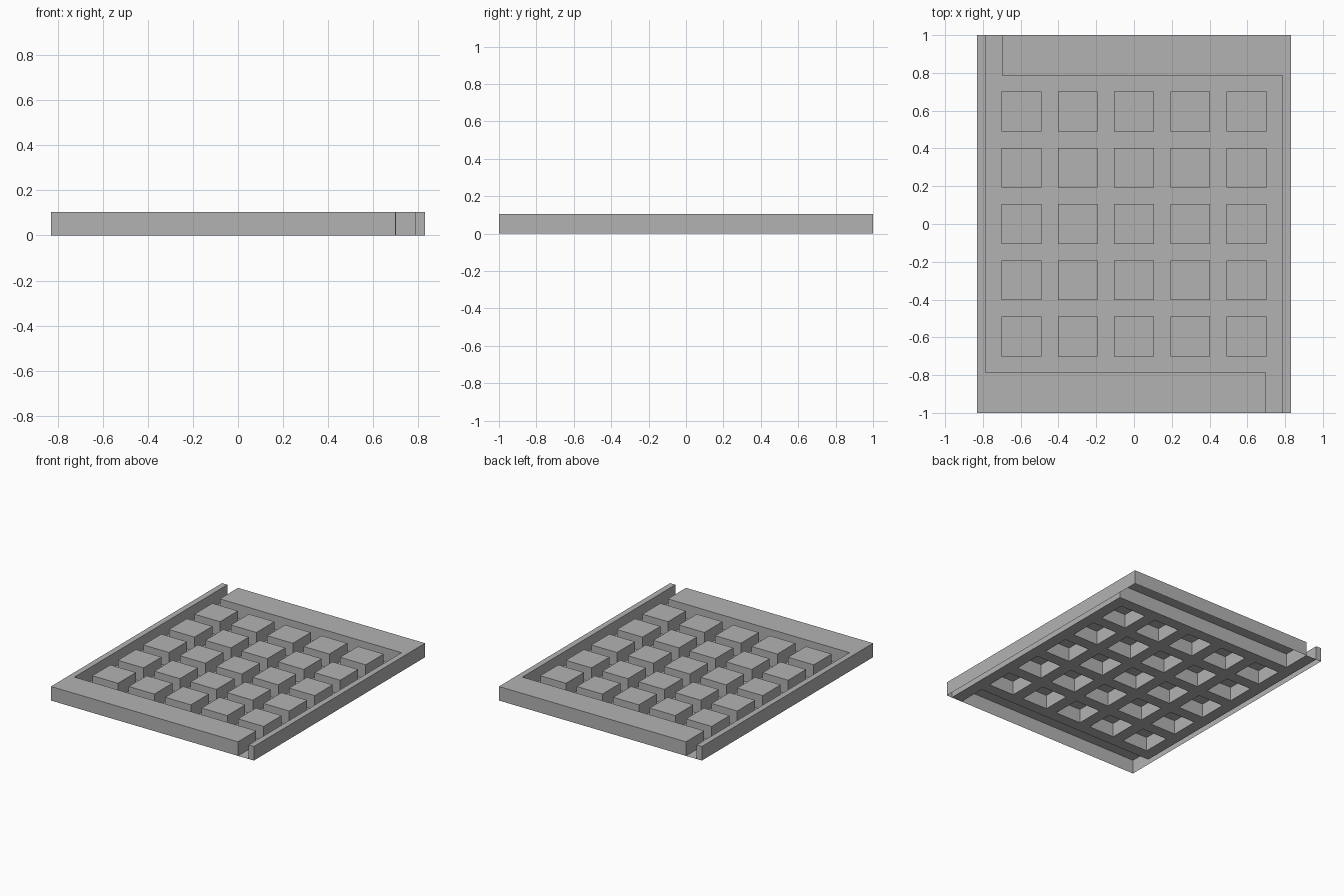
import bpy, bmesh

if "Cube" in bpy.data.objects:
    bpy.data.objects.remove(bpy.data.objects["Cube"])

W, L, H = 0.83, 1.0, 0.104        # half width, half length, height
INNER = 0.787                     # inner edge of the raised rim
GAP = 0.70                        # where the rim stops, leaving a channel
HALF, PITCH = 0.105, 0.298        # block half size and spacing
CENTRES = [PITCH * i for i in range(-2, 3)]

grey = bpy.data.materials.new("light grey")
grey.diffuse_color = (0.45, 0.45, 0.45, 1)
grey.use_nodes = True
grey.node_tree.nodes["Principled BSDF"].inputs["Base Color"].default_value = grey.diffuse_color


def finish(bm, name):
    bmesh.ops.remove_doubles(bm, verts=bm.verts, dist=1e-5)
    mesh = bpy.data.meshes.new(name)
    bm.to_mesh(mesh)
    bm.free()
    mesh.materials.append(grey)
    obj = bpy.data.objects.new(name, mesh)
    bpy.context.collection.objects.link(obj)
    return obj


def add_shell(bm, outline):
    """Top face plus side walls, open underneath (outline counter-clockwise)."""
    low = [bm.verts.new((x, y, 0)) for x, y in outline]
    top = [bm.verts.new((x, y, H)) for x, y in outline]
    bm.faces.new(top)
    n = len(outline)
    for i in range(n):
        j = (i + 1) % n
        bm.faces.new((low[i], low[j], top[j], top[i]))


# L-shaped rim halves: the second is the first turned 180 degrees
rim = [(-W, -L), (GAP, -L), (GAP, -INNER), (-INNER, -INNER), (-INNER, L), (-W, L)]
for name, s in (("front_left_rim", 1), ("back_right_rim", -1)):
    bm = bmesh.new()
    add_shell(bm, [(s * x, s * y) for x, y in rim])
    finish(bm, name)

# Raised hollow blocks
bm = bmesh.new()
for cx in CENTRES:
    for cy in CENTRES:
        add_shell(bm, [(cx + a * HALF, cy + b * HALF)
                       for a, b in ((-1, -1), (1, -1), (1, 1), (-1, 1))])
finish(bm, "raised_blocks")

# Floor sheet with square openings under the blocks
bm = bmesh.new()
lines = sorted([-INNER, INNER] + [c + s * HALF for c in CENTRES for s in (-1, 1)])


def add_rect(x0, y0, x1, y1):
    bm.faces.new([bm.verts.new((x, y, 0))
                  for x, y in ((x0, y0), (x1, y0), (x1, y1), (x0, y1))])


for i in range(len(lines) - 1):
    for j in range(len(lines) - 1):
        if not (i % 2 and j % 2):
            add_rect(lines[i], lines[j], lines[i + 1], lines[j + 1])
# Channel outlets at the front right and back left
add_rect(GAP, -L, INNER, -INNER)
add_rect(-INNER, INNER, -GAP, L)
finish(bm, "floor_sheet")
